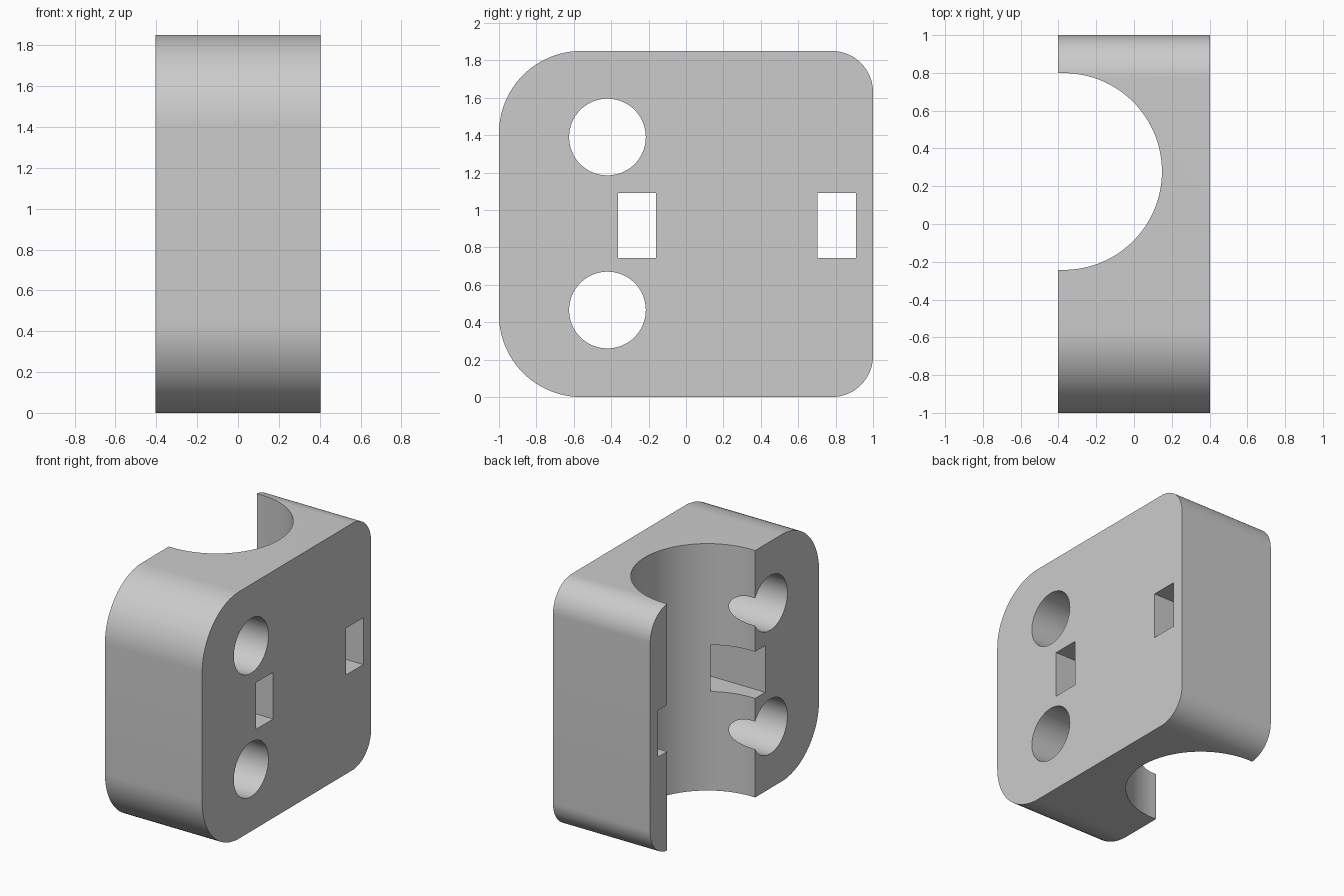
import bpy, bmesh, math
from mathutils import Vector

if "Cube" in bpy.data.objects:
    bpy.data.objects.remove(bpy.data.objects["Cube"], do_unlink=True)

HALF_WIDTH, HEIGHT = 0.403, 1.85

grey = bpy.data.materials.new("light grey")
grey.use_nodes = True
grey.diffuse_color = (0.6, 0.6, 0.6, 1)
grey.node_tree.nodes["Principled BSDF"].inputs["Base Color"].default_value = (0.6, 0.6, 0.6, 1)


def arc(cx, cy, r, start, end, steps):
    """Points along an arc, angles in degrees."""
    angles = [math.radians(start + (end - start) * i / steps) for i in range(steps + 1)]
    return [(cx + r * math.cos(a), cy + r * math.sin(a)) for a in angles]


def circle(cx, cy, r, steps=96):
    return arc(cx, cy, r, 0, 360, steps)[:-1]


def prism(name, outline, low, high, axis):
    """Extrude an outline along x (outline in y, z) or along z (outline in x, y)."""
    bm = bmesh.new()
    if axis == "x":
        points, push = [(low, a, b) for a, b in outline], Vector((high - low, 0, 0))
    else:
        points, push = [(a, b, low) for a, b in outline], Vector((0, 0, high - low))
    face = bm.faces.new([bm.verts.new(p) for p in points])
    new = bmesh.ops.extrude_face_region(bm, geom=[face], use_keep_orig=True)["geom"]
    bmesh.ops.translate(bm, vec=push, verts=[v for v in new if isinstance(v, bmesh.types.BMVert)])
    bmesh.ops.recalc_face_normals(bm, faces=bm.faces)
    mesh = bpy.data.meshes.new(name)
    bm.to_mesh(mesh)
    bm.free()
    mesh.materials.append(grey)
    obj = bpy.data.objects.new(name, mesh)
    bpy.context.collection.objects.link(obj)
    return obj


# Block with large front corners and small back corners
FRONT_R, BACK_R = 0.44, 0.22
outline = (arc(1 - BACK_R, BACK_R, BACK_R, -90, 0, 20)
           + arc(1 - BACK_R, HEIGHT - BACK_R, BACK_R, 0, 90, 20)
           + arc(FRONT_R - 1, HEIGHT - FRONT_R, FRONT_R, 90, 180, 24)
           + arc(FRONT_R - 1, FRONT_R, FRONT_R, 180, 270, 24))
block = prism("clamp_block", outline, -HALF_WIDTH, HALF_WIDTH, "x")

# Vertical tube channel, open on one side
cutters = [prism("channel_cutter", [(-0.6, -0.243)] + arc(-0.373, 0.278, 0.521, -90, 90, 72)
                 + [(-0.6, 0.799)], -0.2, HEIGHT + 0.2, "z")]

# Two bolt holes
for z in (0.465, 1.39):
    cutters.append(prism("bolt_hole_cutter", circle(-0.42, z, 0.205), -0.6, 0.6, "x"))

# Two strap slots
for y0, y1 in ((-0.363, -0.16), (0.703, 0.908)):
    rect = [(y0, 0.742), (y1, 0.742), (y1, 1.092), (y0, 1.092)]
    cutters.append(prism("strap_slot_cutter", rect, -0.6, 0.6, "x"))

# Cut everything out of the block
bpy.ops.object.select_all(action="DESELECT")
block.select_set(True)
bpy.context.view_layer.objects.active = block
for cutter in cutters:
    cutter.hide_render = True
    mod = block.modifiers.new("cut", "BOOLEAN")
    mod.operation, mod.solver, mod.object = "DIFFERENCE", "EXACT", cutter
    bpy.ops.object.modifier_apply(modifier=mod.name)
    bpy.data.objects.remove(cutter, do_unlink=True)

# One flat colour, smooth curves with sharp edges
block.data.materials.clear()
block.data.materials.append(grey)
for poly in block.data.polygons:
    poly.material_index = 0
bpy.ops.object.shade_smooth_by_angle(angle=math.radians(20))
